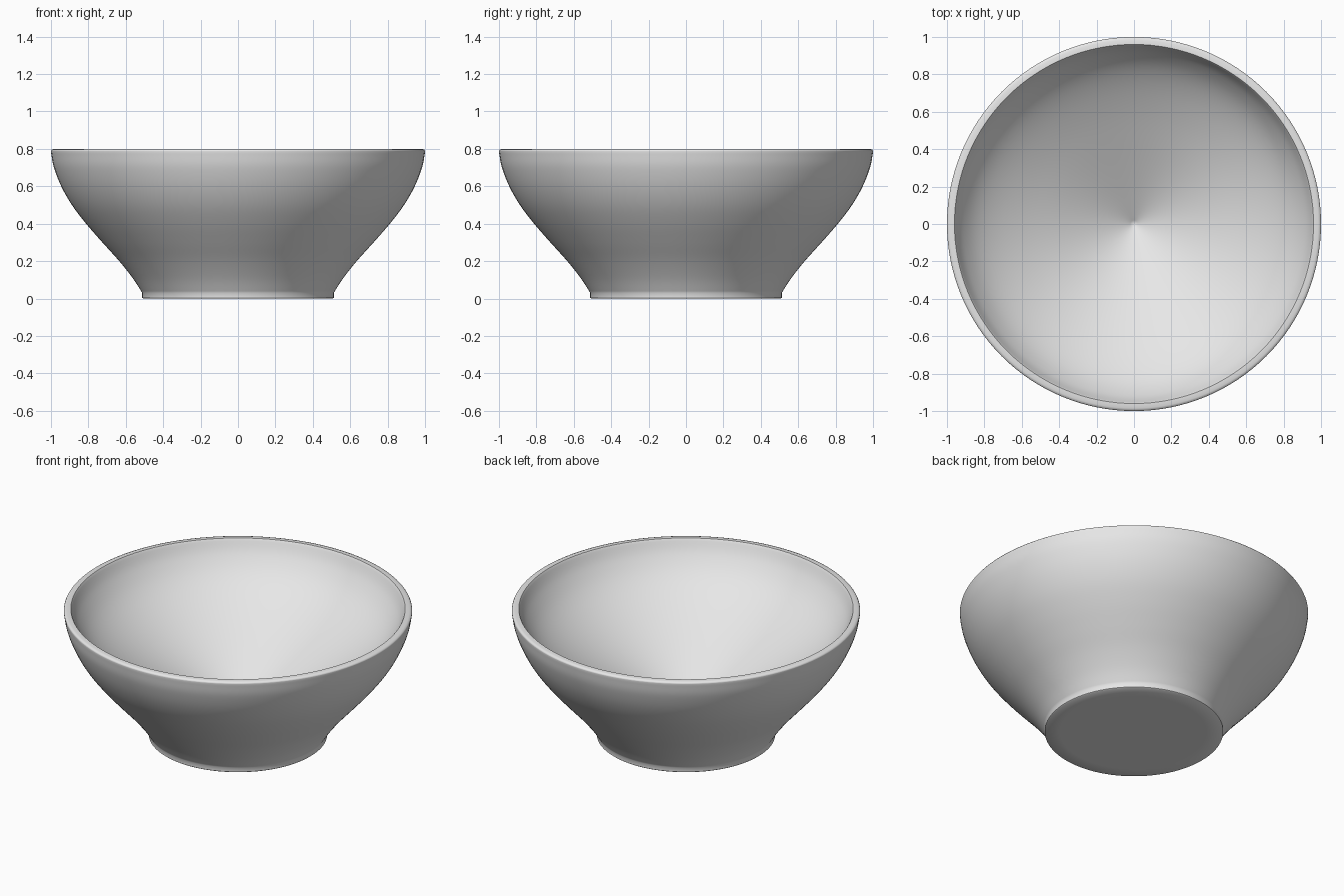
import bpy
import bmesh
import math

if "Cube" in bpy.data.objects:
    bpy.data.objects.remove(bpy.data.objects["Cube"])

SEGMENTS = 128


def smooth_curve(pts, steps=5):
    """Catmull-Rom samples through (radius, height) points."""
    p = [pts[0]] + pts + [pts[-1]]
    out = []
    for i in range(1, len(p) - 2):
        for s in range(steps):
            t = s / steps
            out.append(tuple(
                0.5 * (2 * b + (c - a) * t + (2 * a - 5 * b + 4 * c - d) * t ** 2
                       + (3 * b - a - 3 * c + d) * t ** 3)
                for a, b, c, d in zip(p[i - 1], p[i], p[i + 1], p[i + 2])))
    return out + [pts[-1]]


def lathe(name, profile, material):
    """Revolve a profile that starts and ends on the z axis."""
    bm = bmesh.new()
    rings = []
    for r, z in profile:
        if r < 1e-5:
            rings.append([bm.verts.new((0, 0, z))])
        else:
            rings.append([bm.verts.new((r * math.cos(a), r * math.sin(a), z))
                          for a in (2 * math.pi * k / SEGMENTS for k in range(SEGMENTS))])
    for lo, hi in zip(rings, rings[1:]):
        for k in range(SEGMENTS):
            n = (k + 1) % SEGMENTS
            if len(lo) == 1:
                bm.faces.new((lo[0], hi[n], hi[k]))
            elif len(hi) == 1:
                bm.faces.new((lo[k], lo[n], hi[0]))
            else:
                bm.faces.new((lo[k], lo[n], hi[n], hi[k]))
    bmesh.ops.recalc_face_normals(bm, faces=bm.faces)
    mesh = bpy.data.meshes.new(name)
    bm.to_mesh(mesh)
    bm.free()
    mesh.materials.append(material)
    obj = bpy.data.objects.new(name, mesh)
    bpy.context.collection.objects.link(obj)
    bpy.context.view_layer.objects.active = obj
    obj.select_set(True)
    bpy.ops.object.shade_smooth_by_angle(angle=math.radians(50))
    return obj


grey = bpy.data.materials.new("light_grey")
grey.diffuse_color = (0.8, 0.8, 0.8, 1)
grey.use_nodes = True
grey.node_tree.nodes["Principled BSDF"].inputs["Base Color"].default_value = grey.diffuse_color

# Flat underside and short upright foot
foot = [(0, 0), (0.42, 0), (0.507, 0.0), (0.512, 0.004), (0.512, 0.03)]

# Flared outer wall
outer = smooth_curve([(0.512, 0.03), (0.56, 0.105), (0.635, 0.2), (0.725, 0.3),
                      (0.812, 0.4), (0.888, 0.5), (0.945, 0.6), (0.984, 0.7),
                      (0.998, 0.77), (1.0, 0.79)])

# Softened rim
rim = [(0.996, 0.796), (0.985, 0.8), (0.96, 0.8)]

# Inner wall, easing into a straight cone down to the centre
inner = smooth_curve([(0.957, 0.796), (0.92, 0.72), (0.85, 0.63), (0.75, 0.545),
                      (0.6, 0.447), (0.4, 0.333), (0.2, 0.224), (0.02, 0.131)])
inner.append((0, 0.12))

lathe("bowl", foot + outer[1:] + rim + inner, grey)
